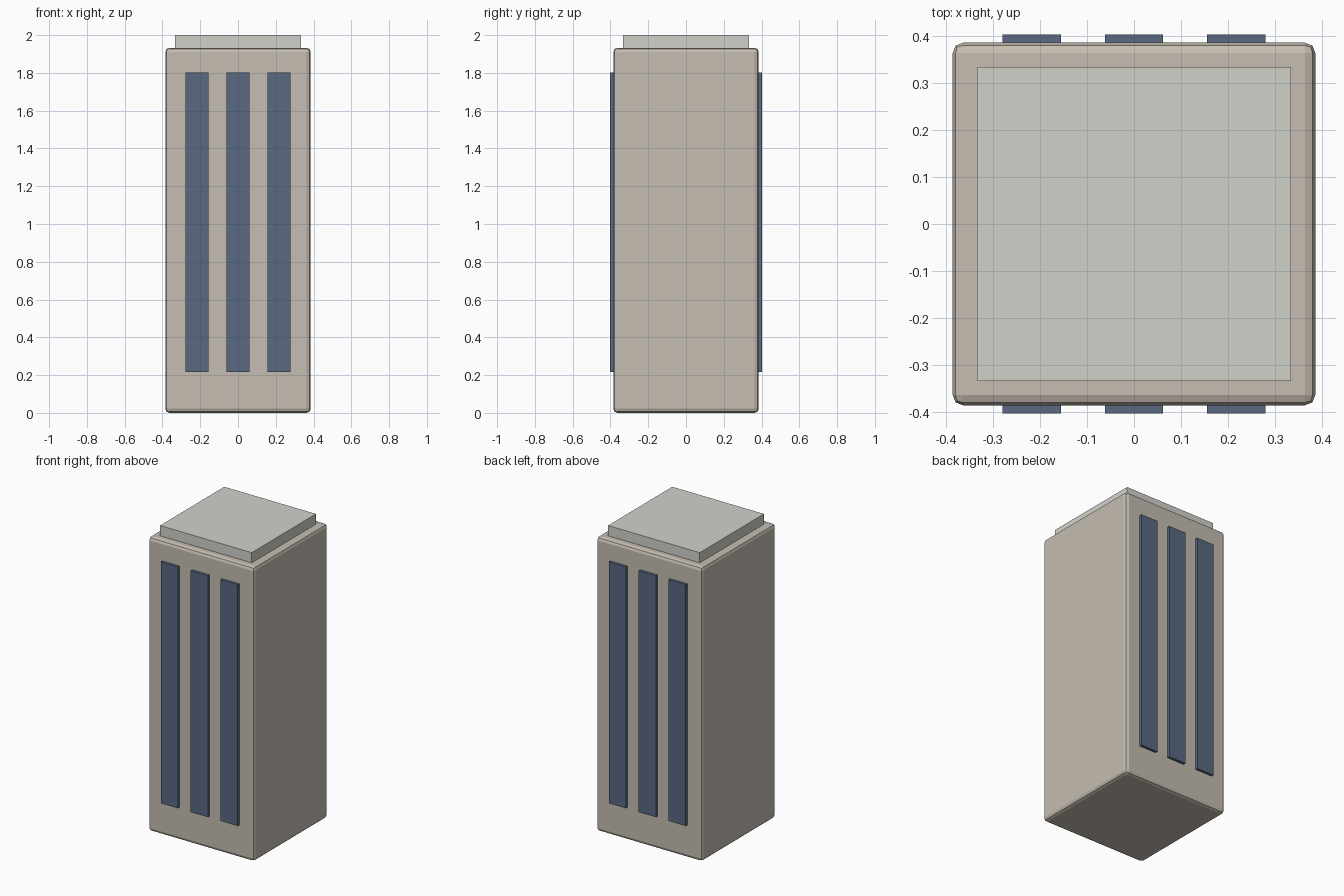
import bpy

if "Cube" in bpy.data.objects:
    bpy.data.objects.remove(bpy.data.objects["Cube"])


def material(name, color):
    mat = bpy.data.materials.new(name)
    mat.diffuse_color = (*color, 1)
    mat.use_nodes = True
    mat.node_tree.nodes["Principled BSDF"].inputs["Base Color"].default_value = mat.diffuse_color
    return mat


def box(name, x, y, z, mat):
    """Box spanning the given (min, max) ranges."""
    spans = (x, y, z)
    bpy.ops.mesh.primitive_cube_add(size=1, location=[(a + b) / 2 for a, b in spans])
    obj = bpy.context.object
    obj.name = name
    obj.scale = [b - a for a, b in spans]
    bpy.ops.object.transform_apply(location=False, rotation=False, scale=True)
    obj.data.materials.append(mat)
    return obj


stone = material("stone", (0.56, 0.51, 0.44))
glass = material("glass", (0.10, 0.14, 0.22))
roof_grey = material("roof_grey", (0.64, 0.64, 0.60))

# Tower body with softened edges
body = box("tower_body", (-0.385, 0.385), (-0.385, 0.385), (0.0, 1.933), stone)
bevel = body.modifiers.new("edge_bevel", 'BEVEL')
bevel.width = 0.022
bevel.segments = 2

# Roof cap
box("roof_cap", (-0.333, 0.333), (-0.333, 0.333), (1.925, 2.0), roof_grey)

# Tall window strips on front and back
for side, y in (("front", (-0.402, -0.375)), ("back", (0.375, 0.402))):
    for i in (-1, 0, 1):
        cx = i * 0.217
        box(f"{side}_window_{i + 2}", (cx - 0.062, cx + 0.062), y, (0.217, 1.802), glass)
